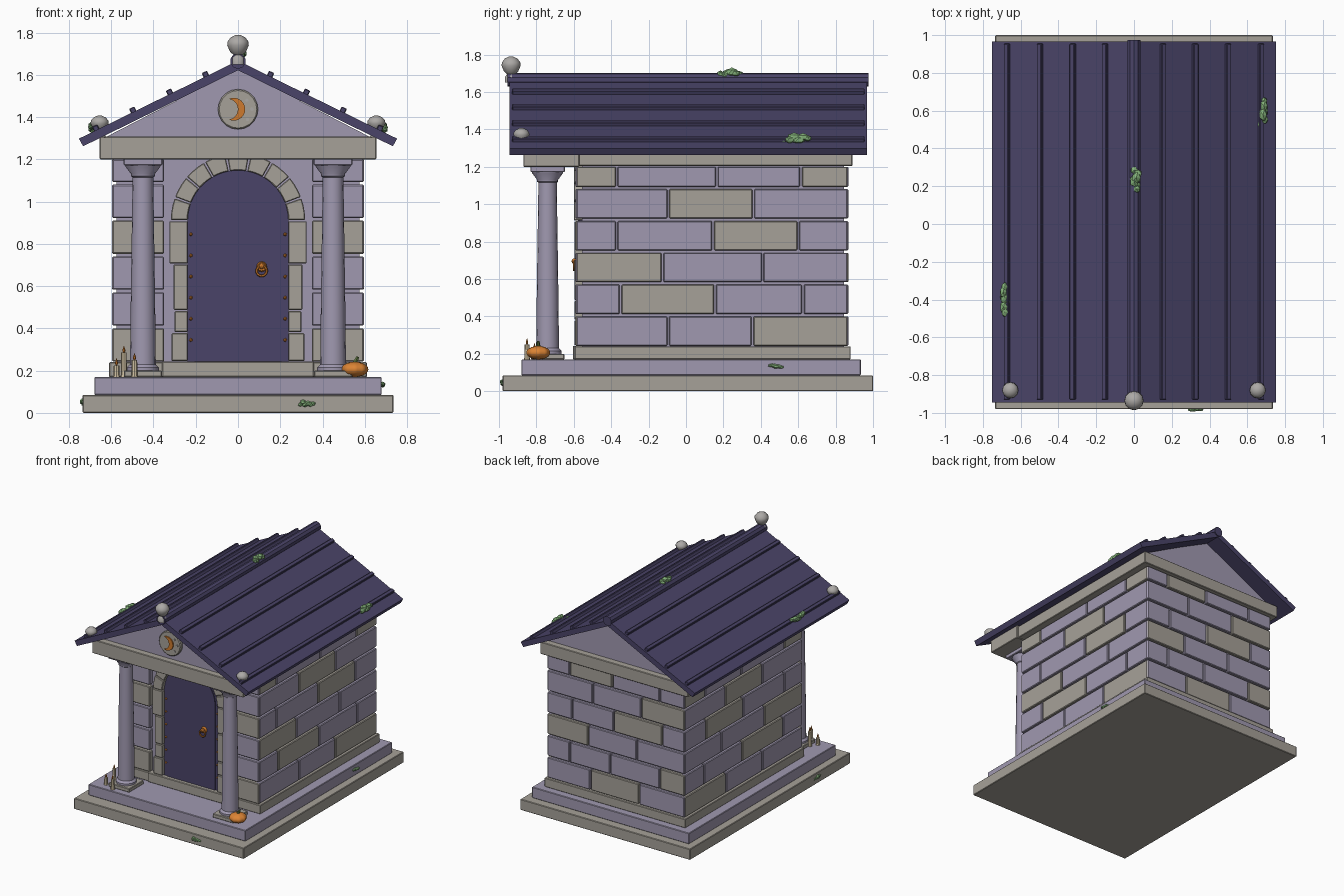
import bpy, bmesh, math, random
from mathutils import Matrix, Vector

if "Cube" in bpy.data.objects:
    bpy.data.objects.remove(bpy.data.objects["Cube"])
random.seed(4)
R = math.radians


def material(name, rgb):
    m = bpy.data.materials.new(name)
    lin = [(c / 255 / 12.92) if c < 11 else ((c / 255 + .055) / 1.055) ** 2.4 for c in rgb]
    m.diffuse_color = (*lin, 1)
    m.use_nodes = True
    m.node_tree.nodes["Principled BSDF"].inputs["Base Color"].default_value = m.diffuse_color
    return m


LAV = material("lavender stone", (160, 153, 176))
BEIGE = material("warm grey stone", (166, 161, 152))
ROOF = material("dark purple", (74, 68, 104))
ORANGE = material("copper", (205, 122, 45))
PUMP = material("pumpkin orange", (220, 132, 52))
MOSS = material("moss green", (132, 178, 122))
STEM = material("stem green", (92, 116, 62))
WAX = material("candle wax", (205, 190, 160))
GREY = material("pale grey stone", (172, 169, 166))


def finish(name, bm, mats, bevel=0, smooth=False):
    me = bpy.data.meshes.new(name)
    bmesh.ops.recalc_face_normals(bm, faces=bm.faces[:])
    bm.to_mesh(me)
    bm.free()
    o = bpy.data.objects.new(name, me)
    bpy.context.collection.objects.link(o)
    for m in mats:
        me.materials.append(m)
    if bevel:
        b = o.modifiers.new("bevel", 'BEVEL')
        b.width, b.segments = bevel, 1
    if smooth:
        bpy.ops.object.select_all(action='DESELECT')
        o.select_set(True)
        bpy.context.view_layer.objects.active = o
        bpy.ops.object.shade_smooth_by_angle(angle=R(40))
    return o


def add_box(bm, x0, x1, y0, y1, z0, z1, mi=0):
    m = Matrix.Translation(((x0 + x1) / 2, (y0 + y1) / 2, (z0 + z1) / 2)) @ Matrix.Diagonal((x1 - x0, y1 - y0, z1 - z0, 1))
    vs = bmesh.ops.create_cube(bm, size=1, matrix=m)['verts']
    for f in {f for v in vs for f in v.link_faces}:
        f.material_index = mi


def box(name, dims, mat, bevel=.004):
    bm = bmesh.new()
    add_box(bm, *dims)
    return finish(name, bm, [mat], bevel)


def add_prism(bm, pts, y0, y1):
    # extrude an xz outline along y
    a = [bm.verts.new((x, y0, z)) for x, z in pts]
    b = [bm.verts.new((x, y1, z)) for x, z in pts]
    n = len(pts)
    bm.faces.new(a)
    bm.faces.new(b[::-1])
    for i in range(n):
        bm.faces.new((a[i], b[i], b[(i + 1) % n], a[(i + 1) % n]))


def prism(name, pts, y0, y1, mat, bevel=0):
    bm = bmesh.new()
    add_prism(bm, pts, y0, y1)
    return finish(name, bm, [mat], bevel)


def lathe(name, prof, loc, mat, n=16):
    bm = bmesh.new()
    rings = [[bm.verts.new((loc[0] + r * math.cos(2 * math.pi * i / n), loc[1] + r * math.sin(2 * math.pi * i / n), loc[2] + z))
              for i in range(n)] for r, z in prof]
    for a, b in zip(rings, rings[1:]):
        for i in range(n):
            bm.faces.new((a[i], a[(i + 1) % n], b[(i + 1) % n], b[i]))
    bm.faces.new(rings[0][::-1])
    bm.faces.new(rings[-1])
    return finish(name, bm, [mat], smooth=True)


# steps, plinth, wall core and threshold
box("lower_step", (-.735, .735, -.98, 1, 0, .085), BEIGE)
box("upper_step", (-.68, .68, -.88, .935, .085, .17), LAV)
box("wall_plinth", (-.61, .61, -.595, .88, .17, .24), BEIGE)
box("threshold", (-.36, .36, -.605, -.55, .17, .243), BEIGE)
box("wall_core", (-.575, .575, -.555, .845, .24, 1.21), LAV, 0)

# stone blocks: (joints, colours) per course, 1 = warm grey
side = [((-.095, .355), (0, 0, 1)), ((-.35, .155, .625), (0, 1, 0, 0)), ((-.125, .41), (1, 0, 0)),
        ((-.37, .145, .6), (0, 0, 1, 0)), ((-.095, .36), (0, 1, 0)), ((-.37, .165, .615), (1, 0, 0, 1))]
back = [((-.2, .22), (0, 1, 0)), ((-.38, .05, .4), (1, 0, 0, 0)), ((-.18, .24), (0, 0, 1)),
        ((-.4, .02, .38), (0, 1, 0, 0)), ((-.22, .2), (1, 0, 0)), ((-.38, .03, .4), (0, 0, 1, 0))]
rows = [(.243 + .17 * i, min(.243 + .17 * i + .157, 1.2)) for i in range(6)]
G = .005
bs, bb, bf = bmesh.new(), bmesh.new(), bmesh.new()
for i, (z0, z1) in enumerate(rows):
    ys = (-.59, *side[i][0], .867)
    for y0, y1, c in zip(ys, ys[1:], side[i][1]):
        for s in (-1, 1):
            xa, xb = sorted((s * .56, s * .596))
            add_box(bs, xa, xb, max(y0 + G, -.586), min(y1 - G, .862), z0, z1, c)
    xs = (-.598, *back[i][0], .598)
    for x0, x1, c in zip(xs, xs[1:], back[i][1]):
        add_box(bb, x0 + G, x1 - G, .83, .868, z0, z1, c)
    for x0, x1 in ((-.594, -.35), (.35, .594)):
        add_box(bf, x0, x1, -.592, -.55, z0, z1, int(i % 3 == 0 and i < 5))
finish("side_wall_blocks", bs, [LAV, BEIGE], .005)
finish("back_wall_blocks", bb, [LAV, BEIGE], .005)
finish("front_wall_blocks", bf, [LAV, BEIGE], .005)


# door with raised border, rivets and handle
def arch(r, z0, n=16):
    return [(r, z0)] + [(r * math.cos(math.pi * i / n), .91 + r * math.sin(math.pi * i / n)) for i in range(n + 1)] + [(-r, z0)]


prism("door_border", arch(.24, .24), -.57, -.54, ROOF)
prism("door_panel", arch(.205, .24), -.577, -.55, ROOF)
bm = bmesh.new()
for s in (-1, 1):
    for k in range(6):
        bmesh.ops.create_icosphere(bm, subdivisions=1, radius=.009, matrix=Matrix.Translation((s * .223, -.572, .345 + k * .1)))
finish("door_rivets", bm, [ORANGE])
bm = bmesh.new()
bmesh.ops.create_cone(bm, cap_ends=True, segments=12, radius1=.026, radius2=.02, depth=.02,
                      matrix=Matrix.Translation((.112, -.583, .692)) @ Matrix.Rotation(R(90), 4, 'X'))
bmesh.ops.create_icosphere(bm, subdivisions=2, radius=.015, matrix=Matrix.Translation((.112, -.597, .695)))
finish("door_handle_plate", bm, [ORANGE])
bpy.ops.mesh.primitive_torus_add(major_segments=16, minor_segments=6, major_radius=.024, minor_radius=.006,
                                 location=(.112, -.6, .672), rotation=(R(90), 0, 0))
bpy.context.object.name = "door_handle_ring"
bpy.context.object.data.materials.append(ORANGE)

# door surround: jamb stones and arch stones
bm = bmesh.new()
zs, ws = (.243, .38, .485, .705, .91), (.315, .3, .305, .325)
for z0, z1, w in zip(zs, zs[1:], ws):
    for s in (-1, 1):
        xa, xb = sorted((s * .238, s * w))
        add_box(bm, xa, xb, -.597, -.55, z0 + .003, z1 - .003)
for k in range(9):
    a0, a1 = math.pi * k / 9 + .012, math.pi * (k + 1) / 9 - .012
    ang = [a0 + (a1 - a0) * j / 3 for j in range(4)]
    pts = [(.238 * math.cos(a), .91 + .238 * math.sin(a)) for a in ang]
    ro = .318 if k != 4 else .305
    pts += [(ro * math.cos(a), .91 + min(ro * math.sin(a), .298)) for a in ang[::-1]]
    add_prism(bm, pts, -.6, -.55)
finish("door_surround", bm, [BEIGE], .004)

# columns
for s, n in ((-1, "left"), (1, "right")):
    x, y = s * .45, -.74
    box(n + "_column_foot", (x - .09, x + .09, y - .09, y + .09, .17, .2), BEIGE)
    lathe(n + "_column", [(.075, .198), (.075, .215), (.061, .23), (.058, .5), (.049, 1.115), (.056, 1.12),
                          (.056, 1.13), (.082, 1.165), (.085, 1.175)], (x, y, 0), LAV)
    box(n + "_column_cap", (x - .092, x + .092, y - .092, y + .092, 1.172, 1.205), LAV)

# beams and gable
box("front_beam", (-.655, .655, -.87, -.57, 1.2, 1.308), BEIGE)
box("cornice", (-.64, .64, -.575, .89, 1.205, 1.3), BEIGE)
prism("gable_block", [(-.64, 1.298), (.64, 1.298), (0, 1.628)], -.82, .84, LAV)

# moon medallion
bm = bmesh.new()
bmesh.ops.create_cone(bm, cap_ends=True, segments=20, radius1=.095, radius2=.095, depth=.04,
                      matrix=Matrix.Translation((0, -.825, 1.437)) @ Matrix.Rotation(R(90), 4, 'X'))
finish("medallion", bm, [BEIGE], .006)
N = 14
outer = [(-.02 + .054 * math.cos(a), 1.437 + .054 * math.sin(a)) for a in (R(-115 + 230 * i / N) for i in range(N + 1))]
inner = [(-.05 + .0495 * math.cos(a), 1.437 + .0495 * math.sin(a)) for a in (R(82 - 164 * i / N) for i in range(1, N))]
prism("crescent", outer + inner, -.854, -.84, ORANGE)
bm = bmesh.new()
for x, z, r in ((.042, 1.48, .008), (.066, 1.438, .009), (.045, 1.388, .008)):
    bmesh.ops.create_cone(bm, cap_ends=True, segments=8, radius1=r, radius2=r, depth=.012,
                          matrix=Matrix.Translation((x, -.846, z)) @ Matrix.Rotation(R(90), 4, 'X'))
finish("medallion_studs", bm, [GREY])

# roof, standing seams and ridge
prism("roof", [(-.753, 1.298), (0, 1.667), (.753, 1.298), (.733, 1.262), (0, 1.622), (-.733, 1.262)], -.945, .967, ROOF)
bm = bmesh.new()
for s in (-1, 1):
    for x in (.153, .323, .497, .672):
        m = Matrix.Translation((s * x, .0125, 1.667 - .49 * x + .008)) @ Matrix.Rotation(s * math.atan(.49), 4, 'Y')
        bmesh.ops.create_cube(bm, size=1, matrix=m @ Matrix.Diagonal((.028, 1.885, .03, 1)))
finish("roof_seams", bm, [ROOF], .004)
bm = bmesh.new()
bmesh.ops.create_cone(bm, cap_ends=True, segments=10, radius1=.037, radius2=.037, depth=1.93,
                      matrix=Matrix.Translation((0, .01, 1.665)) @ Matrix.Rotation(R(90), 4, 'X'))
finish("ridge_roll", bm, [ROOF])

# finials
ball = [(.034, -.09), (.034, -.06), (.022, -.045), (.038, -.03), (.051, 0), (.049, .018), (.034, .038), (.012, .049)]
lathe("ridge_finial", ball, (0, -.935, 1.74), GREY, 12)
for s, n in ((-1, "left"), (1, "right")):
    lathe(n + "_corner_finial", [(r * .84, z * .75) for r, z in ball], (s * .655, -.88, 1.37), GREY, 12)

# pumpkin
bm = bmesh.new()
bmesh.ops.create_uvsphere(bm, u_segments=32, v_segments=10, radius=1)
for v in bm.verts:
    k = .93 + .07 * abs(math.cos(4 * math.atan2(v.co.y, v.co.x)))
    v.co = Vector((v.co.x * k * .064 + .553, v.co.y * k * .064 - .79, v.co.z * .036 + .206))
finish("pumpkin", bm, [PUMP], smooth=True)
bm = bmesh.new()
bmesh.ops.create_cone(bm, cap_ends=True, segments=6, radius1=.013, radius2=.007, depth=.036,
                      matrix=Matrix.Translation((.56, -.79, .25)) @ Matrix.Rotation(R(25), 4, 'Y'))
finish("pumpkin_stem", bm, [STEM])

# candles
for i, (x, y, z) in enumerate(((-.575, -.81, .225), (-.54, -.76, .285), (-.49, -.85, .25))):
    lathe(f"candle_{i}", [(.017, .168), (.014, .18), (.013, z)], (x, y, 0), WAX, 8)
    lathe(f"flame_{i}", [(.003, z), (.008, z + .01), (.001, z + .032)], (x, y, 0), ORANGE, 6)

# moss clumps: centre and half sizes
clumps = [((.325, -.98, .045), (.045, .018, .02)), ((-.735, -.57, .045), (.018, .045, .022)),
          ((.682, .48, .135), (.018, .045, .018)), ((.01, .235, 1.695), (.038, .075, .035)),
          ((.68, .59, 1.35), (.034, .09, .034)), ((-.68, -.4, 1.35), (.034, .1, .034))]
bm = bmesh.new()
for c, h in clumps:
    long = 0 if h[0] > h[1] else 1
    for k in range(6):
        p, sc = Vector(c), .62 - .25 * abs(k - 2.5) / 2.5
        p[long] += h[long] * (k - 2.5) / 2.5 * .66
        for a in range(3):
            if a != long:
                p[a] += random.uniform(-.35, .35) * h[a]
        d = [h[a] * (sc * .75 if a == long else sc + .15) for a in range(3)]
        vs = bmesh.ops.create_icosphere(bm, subdivisions=1, radius=1, matrix=Matrix.Translation(p) @ Matrix.Diagonal((*d, 1)))['verts']
        for v in vs:
            v.co = p + (v.co - p) * random.uniform(.85, 1.1)
finish("moss", bm, [MOSS])
